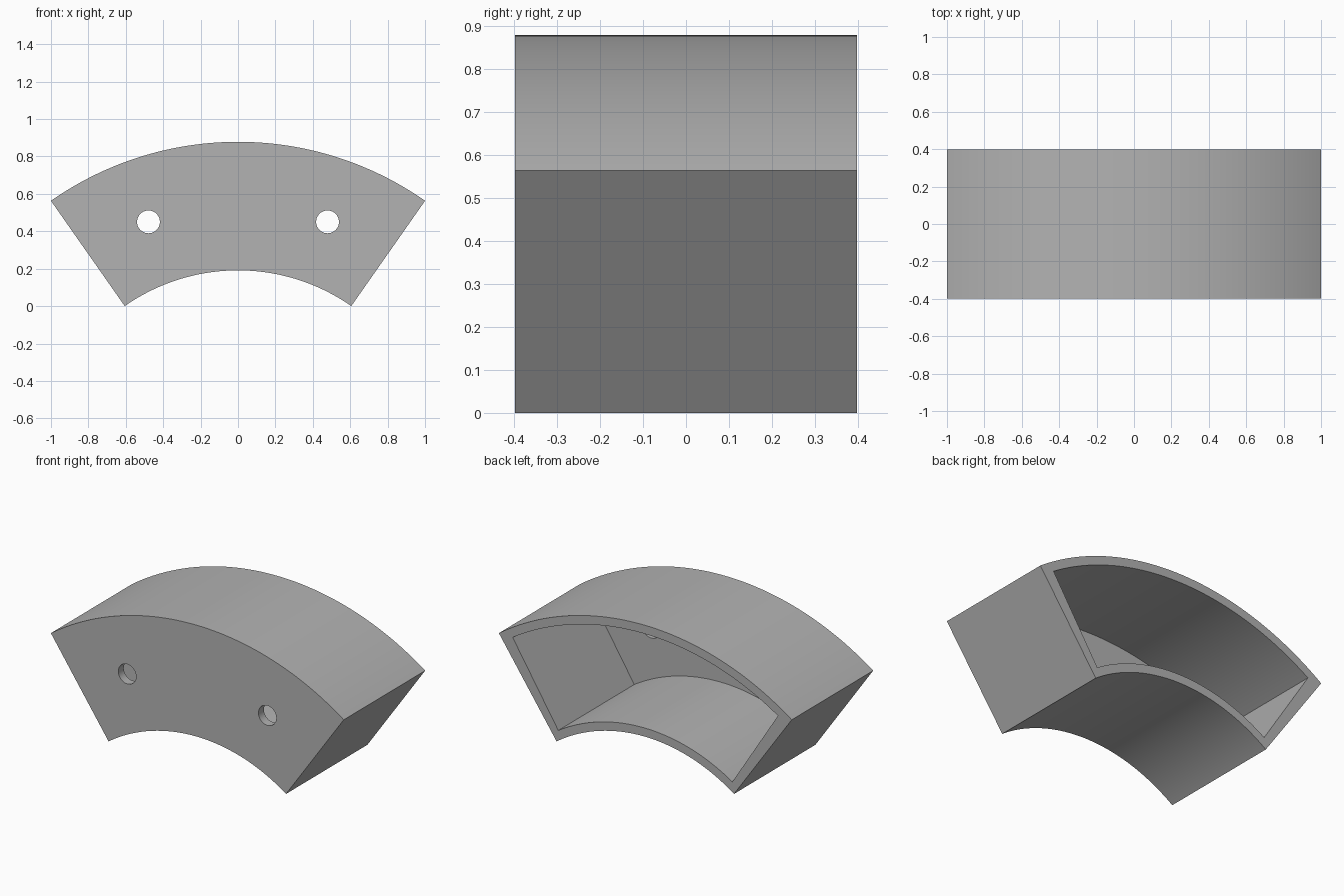
import bpy
import bmesh
import math

if "Cube" in bpy.data.objects:
    bpy.data.objects.remove(bpy.data.objects["Cube"], do_unlink=True)

# Main dimensions
HALF_ANGLE = math.radians(35)
CAVITY_ANGLE = math.radians(32.4)
OUTER = 1 / math.sin(HALF_ANGLE)
INNER = 1.056
CENTRE_Z = -INNER * math.cos(HALF_ANGLE)
HALF_DEPTH = 0.397
WALL = 0.053
HOLE_ANGLE = math.radians(20)
HOLE_RADIUS = 0.061

grey = bpy.data.materials.new("plain grey")
grey.use_nodes = True
colour = (0.45, 0.45, 0.45, 1)
grey.diffuse_color = colour
grey.node_tree.nodes["Principled BSDF"].inputs["Base Color"].default_value = colour


def ring_sector(name, r_in, r_out, half_angle, y0, y1, steps=64):
    """Solid sector of a ring about the y axis, extruded from y0 to y1."""
    angles = [half_angle * (2 * i / steps - 1) for i in range(steps + 1)]
    path = [(r_out, a) for a in angles] + [(r_in, a) for a in reversed(angles)]
    bm = bmesh.new()
    face = bm.faces.new([bm.verts.new((r * math.sin(a), y0, CENTRE_Z + r * math.cos(a)))
                         for r, a in path])
    extruded = bmesh.ops.extrude_face_region(bm, geom=[face])["geom"]
    moved = [g for g in extruded if isinstance(g, bmesh.types.BMVert)]
    bmesh.ops.translate(bm, verts=moved, vec=(0, y1 - y0, 0))
    bmesh.ops.recalc_face_normals(bm, faces=bm.faces)
    mesh = bpy.data.meshes.new(name)
    bm.to_mesh(mesh)
    bm.free()
    mesh.materials.append(grey)
    obj = bpy.data.objects.new(name, mesh)
    bpy.context.collection.objects.link(obj)
    return obj


# Curved housing, then the cavity open at the back
housing = ring_sector("curved_housing", INNER, OUTER, HALF_ANGLE, -HALF_DEPTH, HALF_DEPTH)
cutters = [ring_sector("cavity_cutter", INNER + WALL, OUTER - WALL, CAVITY_ANGLE,
                       -HALF_DEPTH + WALL, HALF_DEPTH + 0.1)]

# Two screw holes through the front wall
mid = (INNER + OUTER) / 2
for side in (-1, 1):
    bpy.ops.mesh.primitive_cylinder_add(
        vertices=40, radius=HOLE_RADIUS, depth=0.3, rotation=(math.pi / 2, 0, 0),
        location=(side * mid * math.sin(HOLE_ANGLE), -HALF_DEPTH,
                  CENTRE_Z + mid * math.cos(HOLE_ANGLE)))
    hole = bpy.context.object
    hole.name = "hole_cutter"
    hole.data.materials.append(grey)
    cutters.append(hole)

for cutter in cutters:
    cutter.hide_render = True
    cut = housing.modifiers.new(cutter.name, 'BOOLEAN')
    cut.operation = 'DIFFERENCE'
    cut.solver = 'EXACT'
    cut.object = cutter

# Bake the cuts and remove the cutters
bpy.context.view_layer.update()
graph = bpy.context.evaluated_depsgraph_get()
result = bpy.data.meshes.new_from_object(housing.evaluated_get(graph))
housing.modifiers.clear()
housing.data = result
for cutter in cutters:
    bpy.data.objects.remove(cutter, do_unlink=True)

# Smooth arcs with crisp edges
bpy.ops.object.select_all(action='DESELECT')
housing.select_set(True)
bpy.context.view_layer.objects.active = housing
bpy.ops.object.shade_smooth_by_angle(angle=math.radians(30))
